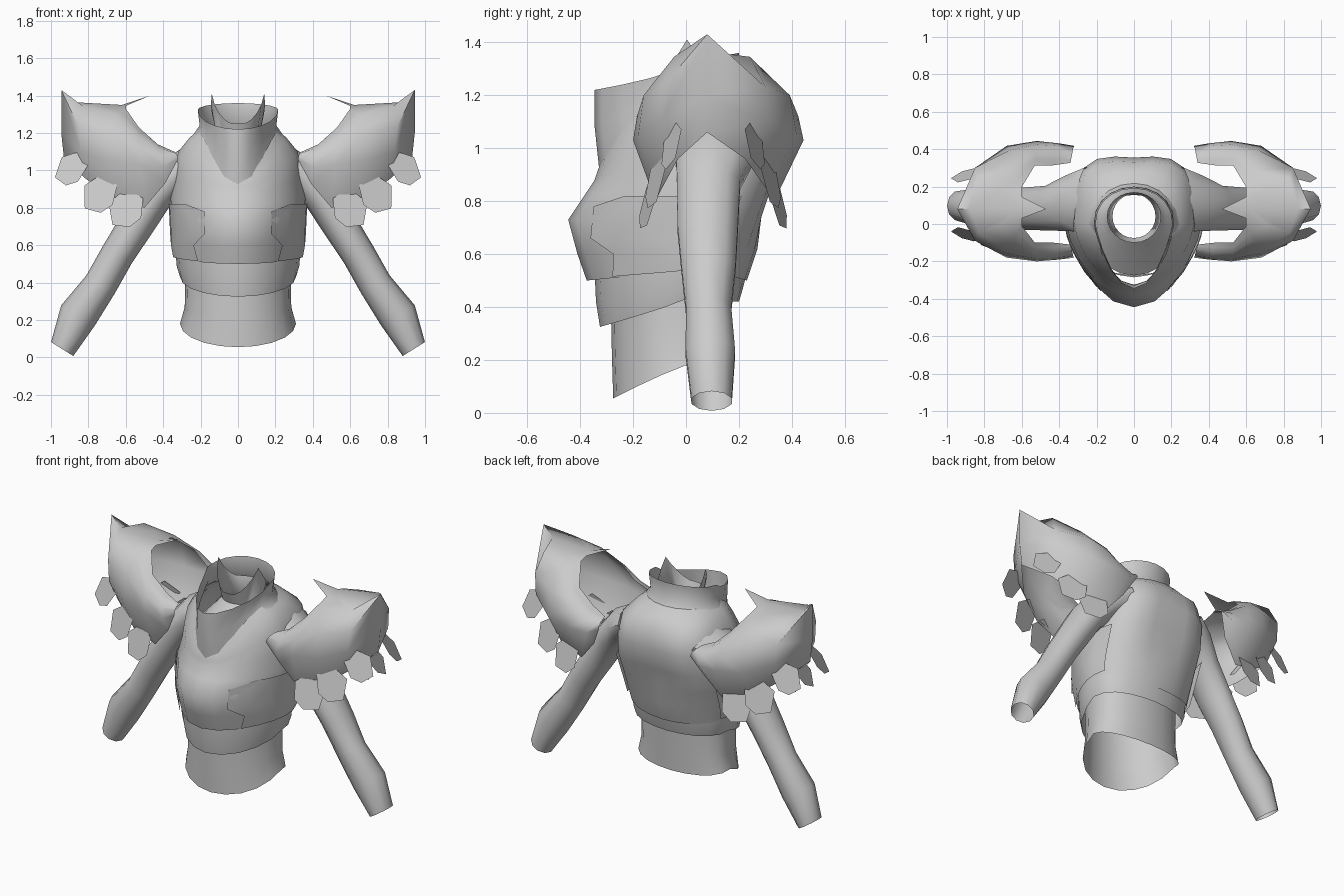
import bpy, math
from mathutils import Vector

if "Cube" in bpy.data.objects:
    bpy.data.objects.remove(bpy.data.objects["Cube"])

steel = bpy.data.materials.new("plain_grey")
steel.diffuse_color = (0.6, 0.6, 0.6, 1)
steel.use_nodes = True
steel.node_tree.nodes["Principled BSDF"].inputs["Base Color"].default_value = steel.diffuse_color


def make(name, verts, faces, angle=50):
    me = bpy.data.meshes.new(name)
    me.from_pydata([tuple(v) for v in verts], [], faces)
    me.validate()
    me.materials.append(steel)
    ob = bpy.data.objects.new(name, me)
    bpy.context.collection.objects.link(ob)
    bpy.ops.object.select_all(action='DESELECT')
    ob.select_set(True)
    bpy.context.view_layer.objects.active = ob
    bpy.ops.object.shade_smooth_by_angle(angle=math.radians(angle))
    return ob


def grid(name, rows, closed=False, angle=50):
    n = len(rows[0])
    faces = []
    for r in range(len(rows) - 1):
        for c in range(n if closed else n - 1):
            d = (c + 1) % n
            faces.append((r * n + c, r * n + d, (r + 1) * n + d, (r + 1) * n + c))
    return make(name, [p for row in rows for p in row], faces, angle)


def oval(zf, zs, zb, yf, yb, hw, a, pf=1.3, pb=0.75, grow=0.0, pz=1.0):
    """Point on a body ring; a = 0 is the front, 180 the back."""
    t = math.radians(a)
    c, s = math.cos(t), math.sin(t)
    if c >= 0:
        y, z = (yf - grow) * c ** pf, zs + (zf - zs) * c ** pz
    else:
        y, z = (yb + grow) * (-c) ** pb, zs + (zb - zs) * -c
    if 0.6 < zf < 0.92 and c < -0.9:
        y -= 0.03 * (-c - 0.9) * 10          # spine groove
    return Vector(((hw + grow) * s, y, z))


def tube(name, rings, shape):
    """shape holds the front, back and height powers of each ring."""
    rows = [[oval(*r, a, f, b, 0, q) for a in range(0, 360, 18)] for r, (f, b, q) in zip(rings, shape)]
    return grid(name, rows, True)


# Torso shell: front z, side z, back z, front y, back y, half width
BODY = [(0.50, 0.55, 0.50, -0.375, 0.23, 0.335),
        (0.60, 0.64, 0.62, -0.41, 0.27, 0.35),
        (0.73, 0.74, 0.74, -0.445, 0.31, 0.355),
        (0.82, 0.85, 0.86, -0.385, 0.35, 0.36),
        (0.88, 0.99, 1.00, -0.345, 0.385, 0.335),
        (0.91, 1.10, 1.12, -0.335, 0.36, 0.32),
        (0.925, 1.18, 1.19, -0.33, 0.28, 0.255),
        (0.93, 1.21, 1.22, -0.325, 0.21, 0.21)]
SHAPE = [(1.4, .75, 1), (1.5, .75, 1), (1.45, .65, 1), (1.3, .55, 1),
         (1.3, .48, 1.3), (1.3, .52, 1.8), (1.3, .7, 2.3), (1.3, .75, 2.8)]
tube("torso", BODY, SHAPE)
tube("lower_band", [(0.325, 0.43, 0.42, -0.325, 0.20, 0.31),
                    (0.42, 0.49, 0.47, -0.34, 0.215, 0.328),
                    (0.53, 0.57, 0.53, -0.345, 0.23, 0.334)], [(1.15, .75, 1)] * 3)
tube("waist", [(0.055, 0.18, 0.15, -0.275, 0.155, 0.31),
               (0.22, 0.27, 0.27, -0.28, 0.16, 0.285),
               (0.46, 0.48, 0.48, -0.285, 0.17, 0.28)], [(0.9, .85, 1)] * 3)

# Standing collar with a prow at the front
tube("collar", [(0.92, 1.19, 1.19, -0.328, 0.24, 0.24),
                (1.08, 1.24, 1.25, -0.345, 0.19, 0.205),
                (1.22, 1.325, 1.36, -0.345, 0.20, 0.215)],
     [(1.7, .9, 2.6), (1.7, .9, 1.6), (1.7, .9, 1)])

# Inner neck lining with two horns
rows = []
for k, (rx, yf, yb, zz) in enumerate(((.27, -.275, .21, 1.0), (.17, -.15, .18, 1.11),
                                      (.115, -.075, .16, 1.18), (.145, -.10, .17, 0))):
    row = []
    for i in range(24):
        a = math.radians(15 * i)
        c = math.cos(a)
        off = abs(abs((15 * i + 180) % 360 - 180) - 75)
        z = zz if k < 3 else 1.25 + 0.16 * max(0, 1 - off / 62) ** 1.5
        row.append((rx * math.sin(a), 0.04 + ((yf - .04) * c if c > 0 else (yb - .04) * -c), z))
    rows.append(row)
grid("neck_lining", rows, True)

# Pauldron columns from the inner tip to the outer ridge, lower edge to upper edge
PAULDRON = [
    [(.32, -.18, 1.06), (.325, -.17, 1.08), (.33, -.15, 1.09), (.335, -.13, 1.095), (.34, -.11, 1.10)],
    [(.39, -.14, .93), (.40, -.19, 1.02), (.415, -.18, 1.08), (.42, -.15, 1.12), (.43, -.10, 1.14)],
    [(.50, -.115, .80), (.52, -.20, 1.03), (.525, -.185, 1.12), (.53, -.15, 1.19), (.53, -.10, 1.23)],
    [(.67, -.09, .85), (.68, -.18, 1.05), (.67, -.16, 1.2), (.65, -.08, 1.30), (.60, -.01, 1.33)],
    [(.82, -.03, .96), (.84, -.095, 1.10), (.85, -.09, 1.23), (.83, -.045, 1.345), (.60, .03, 1.345)],
    [(.93, .08, 1.06), (.945, .08, 1.20), (.945, .08, 1.43), (.88, .08, 1.365), (.62, .08, 1.35), (.47, .08, 1.40)]]
for col in PAULDRON[:-1]:
    col.insert(4, tuple((p + q) / 2 for p, q in zip(col[3], col[4])))


def side_point(p, s, back):
    x, y, z = p
    if back:
        y = 0.08 + (0.08 - y) * 1.3
    return Vector((s * x, y, z))


# Hanging scales: centre, downward direction, face direction, half width, half length
SCALES = [((.89, -.055, 1.015), (.45, -.12, -.85), (.33, -.90, .30), .080, .100),
          ((.74, -.115, .88), (.15, -.20, -.95), (.30, -.93, .15), .092, .108),
          ((.60, -.140, .80), (.02, -.26, -.95), (.24, -.94, .25), .095, .108)]
HEX = [(0, -1), (1, -.45), (.9, .55), (.25, 1), (-.75, .85), (-1, -.3)]

# Arm rings: centre x, centre z, in-plane radius, centre y, depth radius
ARM = [(.25, 1.03, .10, .13, .18), (.35, .97, .105, .11, .155), (.45, .86, .10, .085, .125),
       (.55, .70, .095, .082, .12), (.645, .55, .09, .085, .108), (.735, .39, .09, .085, .09),
       (.855, .225, .105, .092, .098), (.94, .045, .07, .097, .08)]


def body_depth(z):
    """Front y, back y, half width and front power of the torso at a height."""
    for a, b, p, q in zip(BODY, BODY[1:], SHAPE, SHAPE[1:]):
        if a[1] - .03 <= z <= b[1] - .03:
            f = (z - a[1] + .03) / (b[1] - a[1])
            return [u + (v - u) * f for u, v in zip(a[3:] + p[:2], b[3:] + q[:2])]
    return BODY[0][3:] + SHAPE[0][:2]


for s, side in ((1, "right"), (-1, "left")):
    # Shoulder armour: front half, ridge, back half
    cols = [[side_point(p, s, False) for p in c] for c in PAULDRON]
    cols += [[side_point(p, s, True) for p in c] for c in PAULDRON[-2::-1]]
    grid("pauldron_" + side, cols, angle=65)

    for back in (False, True):
        for i, (c, d, n, hw, hl) in enumerate(SCALES):
            d = Vector(d).normalized()
            w = d.cross(Vector(n)).normalized()
            pts = []
            for u, v in HEX:
                p = Vector(c) + w * u * hw + d * v * hl
                pts.append((s * p.x, 0.205 - p.y if back else p.y, p.z))
            make("scale_%s_%s_%d" % (side, "back" if back else "front", i), pts, [tuple(range(6))])

    # Sleeve
    rows = []
    for i, (x, z, r, yc, ry) in enumerate(ARM):
        a, b = ARM[max(i - 1, 0)], ARM[min(i + 1, len(ARM) - 1)]
        t = Vector((b[0] - a[0], 0, b[1] - a[1])).normalized()
        if i == len(ARM) - 1:
            t = Vector((.53, 0, -.85))
        u = Vector((-t.z, 0, t.x))
        row = []
        for k in range(10):
            q = math.radians(36 * k)
            p = Vector((x, yc, z)) + u * r * math.cos(q) + Vector((0, ry * math.sin(q), 0))
            row.append((s * p.x, p.y, p.z))
        rows.append(row)
    grid("sleeve_" + side, rows, True)

    # Side plate over the ribs, with an angular front edge
    rows = []
    for z, first in ((.515, 38), (.60, 41), (.66, 29), (.78, 29), (.82, 49)):
        row = []
        for k in range(6):
            a = first + (112 - first) * k / 5
            zz = z + (.035 * k / 5 if z < .6 else 0)
            yf, yb, hw, pf, pb = body_depth(zz)
            p = oval(zz, zz, zz, yf, yb, hw, a, pf, pb, .012)
            row.append((s * p.x, p.y, zz))
        rows.append(row)
    grid("side_plate_" + side, rows)
